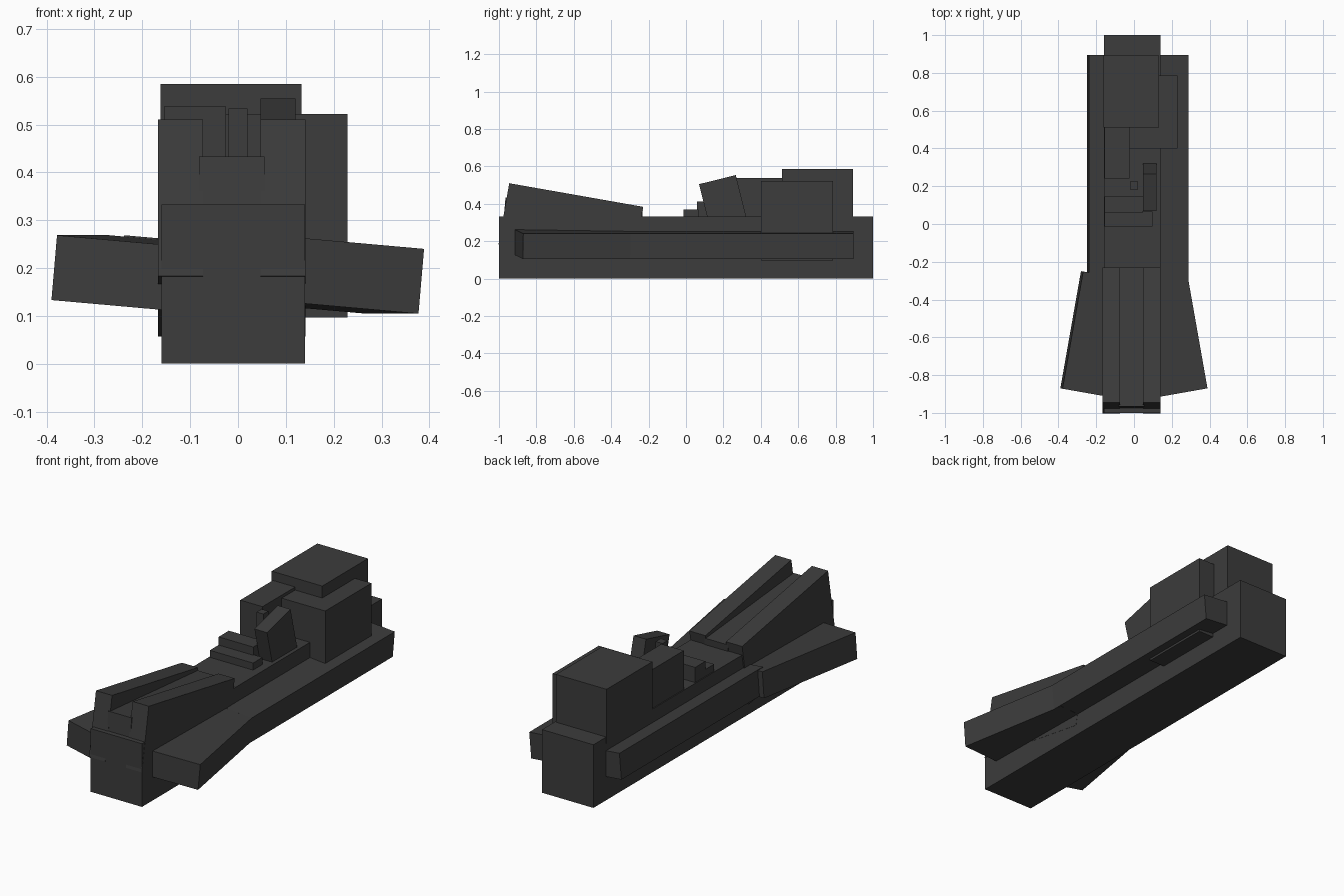
import bpy, bmesh
from math import radians
from mathutils import Vector

if "Cube" in bpy.data.objects:
    bpy.data.objects.remove(bpy.data.objects["Cube"])

dark = bpy.data.materials.new("dark_grey")
dark.diffuse_color = (0.045, 0.045, 0.045, 1)
dark.use_nodes = True
dark.node_tree.nodes["Principled BSDF"].inputs["Base Color"].default_value = dark.diffuse_color


def box(name, lo, hi, origin=(0, 0, 0), rot=(0, 0, 0)):
    """Box between two local corners, turned (degrees) about its origin."""
    bm = bmesh.new()
    bmesh.ops.create_cube(bm, size=1)
    lo, hi = Vector(lo), Vector(hi)
    for v in bm.verts:
        v.co = (lo + hi) / 2 + v.co * (hi - lo)
    me = bpy.data.meshes.new(name)
    bm.to_mesh(me)
    bm.free()
    me.materials.append(dark)
    ob = bpy.data.objects.new(name, me)
    ob.location = origin
    ob.rotation_euler = [radians(a) for a in rot]
    bpy.context.collection.objects.link(ob)
    return ob


# Main hull
box("hull", (-0.16, -1, 0), (0.14, 1, 0.333))

# Stern superstructure
box("rear_tower", (-0.162, 0.512, 0.3), (0.133, 0.893, 0.585))
box("side_block", (-0.05, 0.4, 0.097), (0.229, 0.785, 0.522))
box("left_block", (-0.155, 0.24, 0.3), (-0.025, 0.53, 0.538))

# Deck details
box("lower_step", (-0.155, -0.013, 0.3), (0.097, 0.066, 0.37))
box("upper_step", (-0.155, 0.06, 0.3), (0.047, 0.145, 0.413))
box("post", (-0.02, 0.183, 0.3), (0.02, 0.224, 0.533))
box("tilted_pod", (0, 0, -0.25), (0.073, 0.202, 0), (0.047, 0.07, 0.505), (14, 0, 0))

# Sloping bow ramps with a lower one between
for side, x in (("left", -0.167), ("right", 0.047)):
    box(side + "_ramp", (0, 0, -0.332), (0.094, 0.727, 0), (x, -0.945, 0.51), (-10, 0, 0))
box("middle_ramp", (0, 0, -0.29), (0.137, 0.737, 0), (-0.082, -0.965, 0.433), (-5, 0, 0))

# Side rails, both leaning the same way
box("left_rail", (0, 0, 0), (0.2, 1.195, 0.136), (-0.25, -0.3, 0.133), (0, 5, 0))
box("right_rail", (-0.2, 0, -0.136), (0, 1.195, 0), (0.288, -0.3, 0.24), (0, 5, 0))

# Flared front wings
box("left_wing", (0, 0, 0), (0.3, 0.63, 0.136), (-0.39, -0.87, 0.133), (0, 5, -10))
box("right_wing", (-0.3, 0, -0.136), (0, 0.63, 0), (0.389, -0.87, 0.24), (0, 5, 10))
